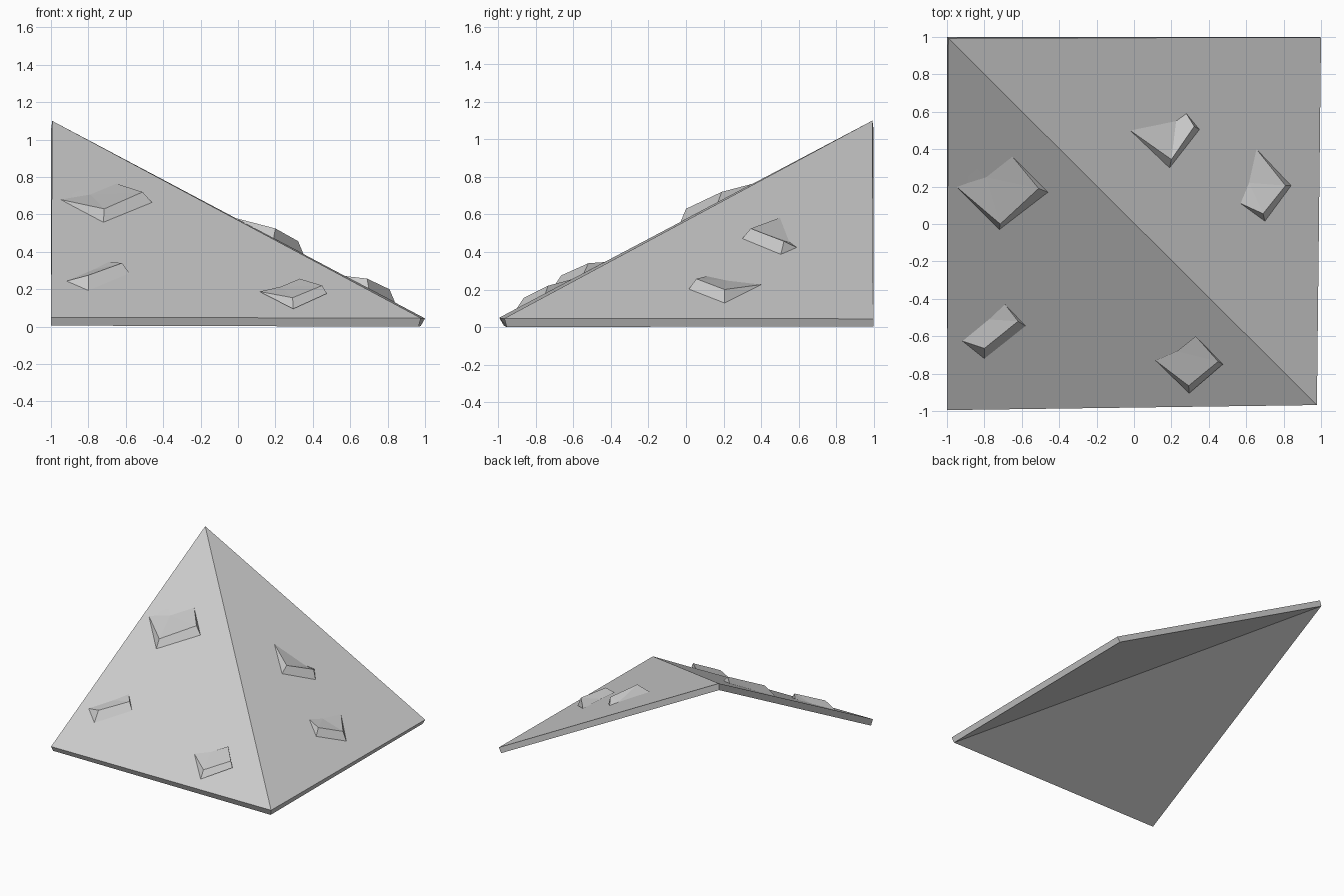
import bpy, bmesh

if "Cube" in bpy.data.objects:
    bpy.data.objects.remove(bpy.data.objects["Cube"])


def make(name, verts, faces):
    bm = bmesh.new()
    vs = [bm.verts.new(v) for v in verts]
    for f in faces:
        bm.faces.new([vs[i] for i in f])
    bmesh.ops.triangulate(bm, faces=[f for f in bm.faces if len(f.verts) > 4])
    bmesh.ops.recalc_face_normals(bm, faces=bm.faces[:])
    me = bpy.data.meshes.new(name)
    bm.to_mesh(me)
    bm.free()
    ob = bpy.data.objects.new(name, me)
    bpy.context.collection.objects.link(ob)
    return ob


# hipped corner slab: apex, front left, front right, back right (outer then inner)
outer = [(-0.993, 0.993, 1.1), (-1, -0.995, 0.05), (0.978, -0.968, 0.046), (1, 0.998, 0.044)]
inner = [(-1, 1, 1.05), (-1, -0.97, 0.006), (0.965, -0.955, 0), (0.977, 1, 0.004)]
make("roof_slab", outer + inner,
     [(0, 1, 2), (0, 2, 3), (4, 6, 5), (4, 7, 6)]
     + [(i, (i + 1) % 4, (i + 1) % 4 + 4, i + 4) for i in range(4)])


# roof surface height on either side of the hip
def front_z(x, y):
    return 0.05 + (y + 0.99) * 0.5295


def right_z(x, y):
    return 0.044 + (1 - x) * 0.528


# wedge shingle: footprint left, low, right, top corners; two raised points; seam notches
def shingle(name, height, foot, raised, seam):
    base = [(x, y, height(x, y)) for x, y in foot]
    notch = [(x, y, height(x, y)) for x, y in seam]
    n = len(notch)
    top = [0, 4, 5, 3] + list(range(6, 6 + n))
    make(name, base + raised + notch,
         [(0, 1, 4), (1, 2, 5, 4), (2, 3, 5), top])


shingle("upper_front_shingle", front_z,
        [(-.95, .2), (-.72, -.03), (-.46, .17), (-.65, .36)],
        [(-.715, 0, .63), (-.51, .19, .72)], [(-.79, .25), (-.84, .295)])
shingle("left_front_shingle", front_z,
        [(-.92, -.625), (-.8, -.72), (-.58, -.545), (-.69, -.43)],
        [(-.8, -.665, .275), (-.62, -.52, .34)], [(-.84, -.51), (-.795, -.555)])
shingle("lower_front_shingle", front_z,
        [(.115, -.73), (.295, -.905), (.475, -.75), (.33, -.6)],
        [(.292, -.865, .155), (.45, -.735, .22)], [(.23, -.68)])
shingle("upper_right_shingle", right_z,
        [(-.02, .5), (.19, .3), (.35, .505), (.28, .59)],
        [(.2, .345, .525), (.322, .522, .457)], [(.225, .55)])
shingle("lower_right_shingle", right_z,
        [(.57, .11), (.7, .015), (.84, .205), (.655, .4)],
        [(.69, .055, .257), (.81, .205, .2)], [(.615, .22)])

# left shingle has its notch between the left corner and the top corner
ob = bpy.data.objects["left_front_shingle"]
v = ob.data.vertices
v[6].co, v[7].co = ((-.775, -.51, front_z(0, -.51)), (-.83, -.555, front_z(0, -.555)))
